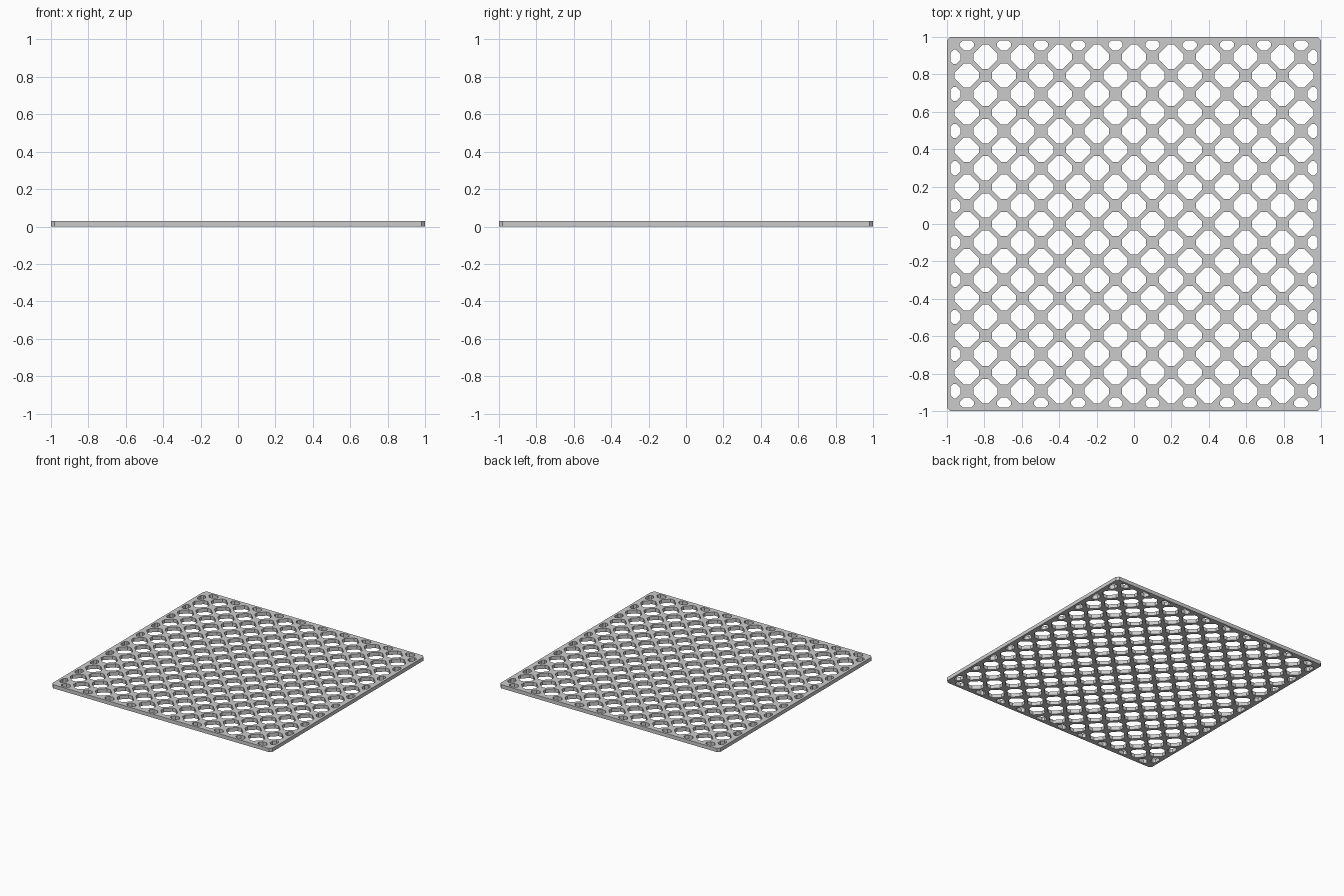
import bpy, bmesh

if "Cube" in bpy.data.objects:
    bpy.data.objects.remove(bpy.data.objects["Cube"])

PITCH = 0.1985      # spacing of the hole lattice
A, F = 0.065, 0.016  # octagon half width, half length of its straight sides
THICK = 0.03

curve = bpy.data.curves.new("lattice_panel", 'CURVE')
curve.dimensions = '2D'
curve.fill_mode = 'BOTH'
curve.extrude = THICK / 2


def loop(points):
    s = curve.splines.new('POLY')
    s.points.add(len(points) - 1)
    for p, (x, y) in zip(s.points, points):
        p.co = (x, y, 0, 1)
    s.use_cyclic_u = True


def octagon(cx, cy, a, f):
    shape = [(a, -f), (a, f), (f, a), (-f, a), (-a, f), (-a, -f), (-f, -a), (f, -a)]
    loop([(cx + x, cy + y) for x, y in shape])


# Outer outline with clipped corners
octagon(0, 0, 1.0, 0.98)

# Two interleaved sets of octagonal holes
for i in range(-5, 5):
    for j in range(-4, 5):
        u, v = (i + 0.5) * PITCH, j * PITCH
        octagon(u, v, A, F)
        octagon(v, u, A, F)

# Small holes along the four borders
edge = [(-.023, .02), (.023, .02), (.038, .035), (.038, .05),
        (.016, .072), (-.016, .072), (-.038, .05), (-.038, .035)]
for i in range(-5, 5):
    u = (i + 0.5) * PITCH
    for side in (-1, 1):
        loop([(u + p, side * (1 - d)) for p, d in edge])
        loop([(side * (1 - d), u + p) for p, d in edge])

panel = bpy.data.objects.new("lattice_panel", curve)
bpy.context.collection.objects.link(panel)
panel.location.z = THICK / 2
bpy.context.view_layer.objects.active = panel
panel.select_set(True)
bpy.ops.object.convert(target='MESH')

# Weld caps to walls and keep faces flat
panel = bpy.context.object
bm = bmesh.new()
bm.from_mesh(panel.data)
bmesh.ops.remove_doubles(bm, verts=bm.verts, dist=0.0005)
bmesh.ops.recalc_face_normals(bm, faces=bm.faces)
for face in bm.faces:
    face.smooth = False
bm.to_mesh(panel.data)
bm.free()
